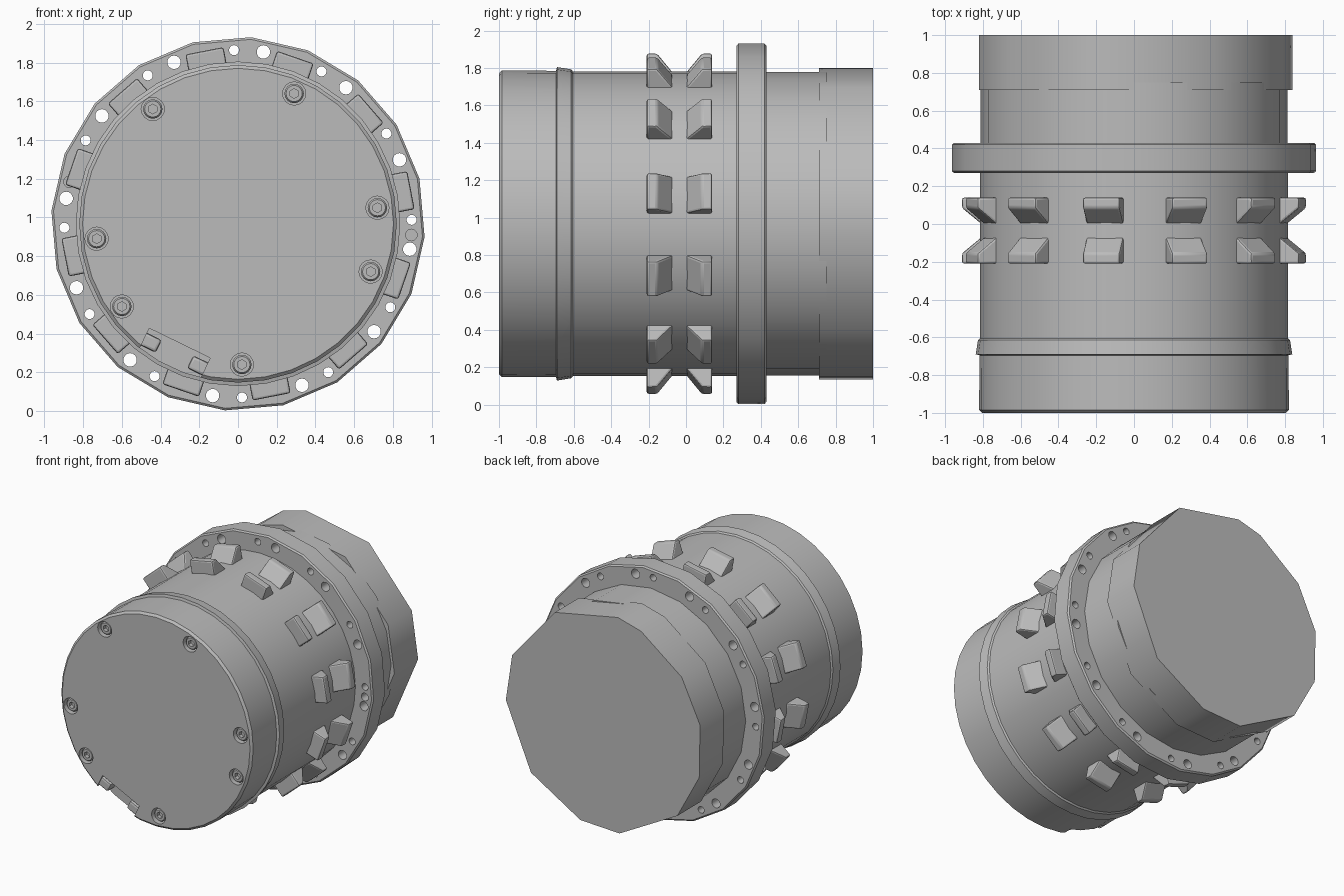
import bpy, bmesh, math
from math import sin, cos, radians
from mathutils import Matrix, Vector

CZ = 0.967          # height of the long axis
FRONT = -1.0

if "Cube" in bpy.data.objects:
    bpy.data.objects.remove(bpy.data.objects["Cube"], do_unlink=True)

grey = bpy.data.materials.new("plain_grey")
grey.use_nodes = True
grey.diffuse_color = (0.5, 0.5, 0.5, 1)
bsdf = grey.node_tree.nodes["Principled BSDF"]
bsdf.inputs["Base Color"].default_value = (0.5, 0.5, 0.5, 1)
bsdf.inputs["Roughness"].default_value = 0.6


def polar(angle, r, y):
    """Point at a clockwise angle from the top, seen from the front."""
    a = radians(angle)
    return Vector((r * sin(a), y, CZ + r * cos(a)))


def even(n, start=0):
    return [start + 360 * i / n for i in range(n)]


def lathe(bm, profile, angles, centre=None):
    """Closed solid from (y, radius) rings; optional centre moves its axis."""
    shift = Vector((centre[0], 0, centre[1] - CZ)) if centre else Vector()
    rings = [[bm.verts.new(polar(a, r, y) + shift) for a in angles] for y, r in profile]
    n = len(angles)
    for low, high in zip(rings, rings[1:]):
        for i in range(n):
            j = (i + 1) % n
            bm.faces.new((low[i], low[j], high[j], high[i]))
    bm.faces.new(rings[0])
    bm.faces.new(rings[-1])


def block(bm, angle, r0, r1, half, y0, y1, offset=0):
    """Box placed by angle and radius, shifted sideways by offset."""
    m = (Matrix.Translation((0, 0, CZ)) @ Matrix.Rotation(radians(angle), 4, 'Y')
         @ Matrix.Translation((offset, (y0 + y1) / 2, (r0 + r1) / 2))
         @ Matrix.Diagonal((2 * half, y1 - y0, r1 - r0, 1)))
    bmesh.ops.create_cube(bm, size=1, matrix=m)


def finish(name, bm, smooth=30):
    bmesh.ops.recalc_face_normals(bm, faces=bm.faces)
    mesh = bpy.data.meshes.new(name)
    bm.to_mesh(mesh)
    bm.free()
    mesh.materials.append(grey)
    obj = bpy.data.objects.new(name, mesh)
    bpy.context.collection.objects.link(obj)
    activate(obj)
    bpy.ops.object.shade_smooth_by_angle(angle=radians(smooth))
    return obj


def activate(obj):
    bpy.ops.object.select_all(action='DESELECT')
    obj.select_set(True)
    bpy.context.view_layer.objects.active = obj


def apply(obj, mod):
    activate(obj)
    bpy.ops.object.modifier_apply(modifier=mod.name)
    bpy.ops.object.shade_smooth_by_angle(angle=radians(30))


def cut(obj, bm):
    cutter = finish("cutter", bm)
    cutter.hide_render = True
    mod = obj.modifiers.new("cut", 'BOOLEAN')
    mod.operation = 'DIFFERENCE'
    mod.solver = 'EXACT'
    mod.object = cutter
    apply(obj, mod)
    bpy.data.objects.remove(cutter, do_unlink=True)


def bevel(obj, width):
    mod = obj.modifiers.new("bevel", 'BEVEL')
    mod.width = width
    mod.segments = 2
    apply(obj, mod)


# Main barrel with chamfered cap and raised tapering band
bm = bmesh.new()
lathe(bm, [(FRONT, 0.803), (-0.985, 0.82), (-0.695, 0.818), (-0.69, 0.838),
           (-0.615, 0.826), (-0.605, 0.815), (0.3, 0.815)], even(36))
barrel = finish("barrel", bm)

# Screw recesses and edge notch in the cap
screws = [(-0.44, 1.56), (0.29, 1.64), (0.72, 1.05), (0.685, 0.72),
          (0.02, 0.24), (-0.6, 0.54), (-0.73, 0.89)]
bm = bmesh.new()
for c in screws:
    lathe(bm, [(-1.1, 0.06), (-0.94, 0.06)], even(16), c)
block(bm, 206, 0.686, 0.95, 0.175, -1.1, -0.92)
cut(barrel, bm)

# Screw heads with hexagon sockets
bm = bmesh.new()
for c in screws:
    lathe(bm, [(-0.985, 0.042), (-0.975, 0.05), (-0.93, 0.05)], even(16), c)
heads = finish("cap_screws", bm)
bm = bmesh.new()
for c in screws:
    lathe(bm, [(-1.05, 0.025), (-0.955, 0.025)], even(6), c)
cut(heads, bm)

# Two small tabs in the notch
bm = bmesh.new()
for side in (-1, 1):
    block(bm, 206, 0.712, 0.785, 0.05, -0.99, -0.9, side * 0.14)
bevel(finish("notch_tabs", bm), 0.015)

# Mounting flange with its through holes and two blind pin holes
bm = bmesh.new()
lathe(bm, [(0.27, 0.955), (0.28, 0.966), (0.42, 0.966), (0.43, 0.955)], even(20, 4))
flange = finish("flange", bm)
bm = bmesh.new()
for start, size in ((8.4, 0.035), (-1.3, 0.026)):
    for a in even(12, start):
        p = polar(a, 0.897, 0)
        lathe(bm, [(0.2, size), (0.5, size)], even(14), (p.x, p.z))
for a in (-76, 93.7):
    p = polar(a, 0.897, 0)
    lathe(bm, [(0.2, 0.03), (0.36, 0.03)], even(14), (p.x, p.z))
cut(flange, bm)

# Two facing rows of wedge teeth
wedge = [(-0.21, 0.78), (-0.21, 0.91), (-0.155, 0.91), (-0.07, 0.805), (-0.07, 0.78)]
bm = bmesh.new()
for a in even(12, -11):
    turn = Matrix.Translation((0, 0, CZ)) @ Matrix.Rotation(radians(a), 4, 'Y')
    for mirror in (False, True):
        ends = []
        for x in (-0.1, 0.1):
            ends.append([bm.verts.new(turn @ Vector((x, -0.07 - y if mirror else y, r)))
                         for y, r in wedge])
        n = len(wedge)
        for i in range(n):
            j = (i + 1) % n
            bm.faces.new((ends[0][i], ends[0][j], ends[1][j], ends[1][i]))
        for end in ends:
            bm.faces.new(end)
bevel(finish("wedge_teeth", bm), 0.012)

# Rear neck and coarse-sided end drum
bm = bmesh.new()
lathe(bm, [(0.35, 0.812), (0.75, 0.812)], even(20))
finish("rear_neck", bm)
bm = bmesh.new()
drum_corners = [-171, -132, -105, -77, -52, -22, -8, 30, 69, 94, 132, 166]
lathe(bm, [(0.71, 0.842), (1.0, 0.842)], drum_corners)
finish("rear_drum", bm, 45)
